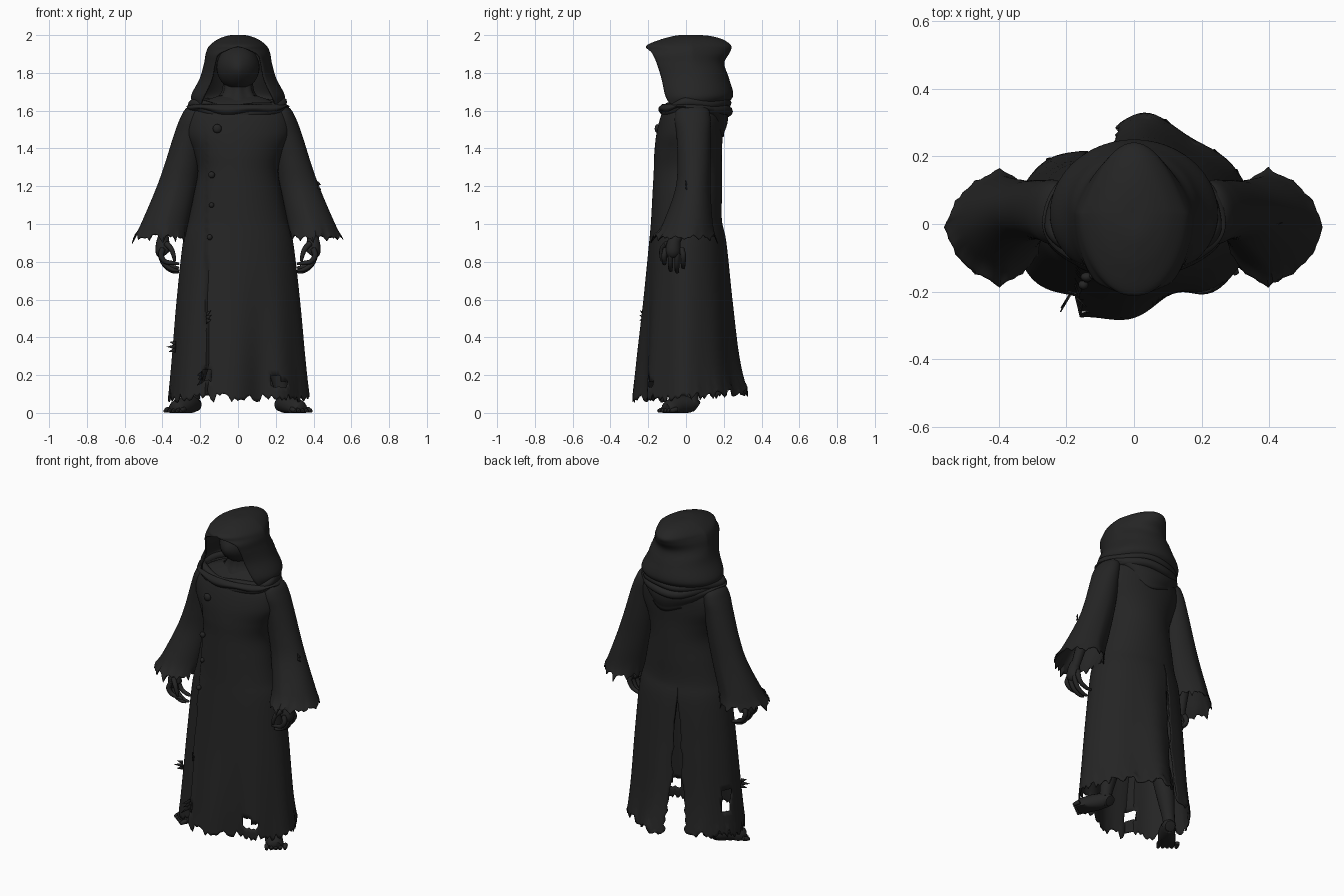
import bpy, bmesh, math, random
from math import sin, cos, pi
from mathutils import Vector

if "Cube" in bpy.data.objects:
    bpy.data.objects.remove(bpy.data.objects["Cube"])

random.seed(4)
cloth = bpy.data.materials.new("charcoal cloth")
cloth.diffuse_color = (0.018, 0.018, 0.018, 1)
cloth.use_nodes = True
cloth.node_tree.nodes["Principled BSDF"].inputs["Base Color"].default_value = cloth.diffuse_color


def finish(name, bm, thick=0.0, angle=50):
    bmesh.ops.remove_doubles(bm, verts=bm.verts, dist=0.0004)
    bmesh.ops.recalc_face_normals(bm, faces=bm.faces)
    me = bpy.data.meshes.new(name)
    bm.to_mesh(me)
    bm.free()
    ob = bpy.data.objects.new(name, me)
    bpy.context.collection.objects.link(ob)
    me.materials.append(cloth)
    bpy.ops.object.select_all(action='DESELECT')
    ob.select_set(True)
    bpy.context.view_layer.objects.active = ob
    bpy.ops.object.shade_smooth_by_angle(angle=math.radians(angle))
    if thick:
        m = ob.modifiers.new("thickness", 'SOLIDIFY')
        m.thickness, m.offset = thick, -1
    return ob


def sample(table, t):
    """Smooth lookup through the rows of a profile table, t in 0..1."""
    s = t * (len(table) - 1)
    i = min(int(s), len(table) - 2)
    f = s - i
    a, b = table[max(i - 1, 0)], table[i]
    c, d = table[i + 1], table[min(i + 2, len(table) - 1)]
    return [0.5 * (2 * q + (r - p) * f + (2 * p - 5 * q + 4 * r - w) * f * f
                   + (3 * q - p - 3 * r + w) * f ** 3) for p, q, r, w in zip(a, b, c, d)]


def grid(bm, nu, nv, fn, hole=None):
    rows = [[bm.verts.new(fn(i / nu, j / nv)) for i in range(nu + 1)] for j in range(nv + 1)]
    for j in range(nv):
        for i in range(nu):
            q = [rows[j][i], rows[j][i + 1], rows[j + 1][i + 1], rows[j + 1][i]]
            if hole and hole(sum((v.co for v in q), Vector()) / 4):
                continue
            bm.faces.new(q)


def tube(bm, pts, radii, n=10, floor=False):
    """Round tube through points with a radius at each, closed ends."""
    data = [(*p, r) for p, r in zip(pts, radii)]

    def fn(u, v):
        x, y, z, r = sample(data, v)
        t = Vector(sample(data, min(v + .01, 1))[:3]) - Vector(sample(data, max(v - .01, 0))[:3])
        a = t.cross(Vector((0.13, 1, 0.07))).normalized()
        b = t.cross(a).normalized()
        r = 0.0 if v in (0, 1) else r
        p = Vector((x, y, z)) + a * r * cos(2 * pi * u) + b * r * sin(2 * pi * u)
        if floor:
            p.z = max(p.z, 0)
        return p
    grid(bm, n, 5 * (len(pts) - 1), fn)


def ball(bm, c, r, seg=24):
    geo = bmesh.ops.create_uvsphere(bm, u_segments=seg, v_segments=seg // 2, radius=1)
    for v in geo['verts']:
        v.co = Vector((c[i] + v.co[i] * r[i] for i in range(3)))


# robe: rows are z, half width, front y, back y
ROBE = [(.075, .37, -.255, .285), (.3, .35, -.238, .25), (.6, .325, -.212, .228),
        (.9, .292, -.19, .21), (1.02, .262, -.182, .19), (1.15, .235, -.175, .19),
        (1.28, .213, -.168, .19), (1.38, .235, -.165, .19), (1.48, .275, -.155, .195),
        (1.58, .262, -.13, .2), (1.64, .2, -.09, .18), (1.68, .1, -.03, .12)]
NU = 132
fray = [random.uniform(-.02, .03) for _ in range(NU + 1)]
slit_fray = [random.uniform(-.02, .03) for _ in range(91)]
SLIT = -.27                                       # angle of the back slit


def robe_point(u, v):
    z, rx, yf, yb = sample(ROBE, v)
    low = min(max((1.0 - z) / .95, 0), 1)
    gap = 0.0
    if z < .93:                                   # open slit down the back
        gap = (.03 + .12 * low ** 2 + slit_fray[int(v * 90)]) * min(1, (.93 - z) * 8)
        gap = max(gap, .004)
    phi = SLIT + gap + u * (2 * pi - 2 * gap)
    c = cos(phi)
    x, y = rx * sin(phi), (yb if c > 0 else -yf) * c
    fold = 1 + .03 * low * sin(phi * 8 + 1) + .03 * low * sin(phi * 5)
    x, y = x * (1 + (fold - 1) * .4), y * fold
    if c > 0:                                     # back panel left of the slit hangs closer
        y *= 1 - .13 * low * (1 if u > .5 else 0)
        y += .035 * low * math.exp(-((x - .03) / .1) ** 2) * (1 if u < .5 else 0)
    d = x + .165                                  # front panel overlaps at the button line
    if c < 0 and d > 0 and z < 1.55:
        y -= (.008 + .055 * low) * math.exp(-d / .16) * min(1, (1.55 - z) * 5)
        y += .05 * low ** 2 * math.exp(-((x - .12) / .08) ** 2)
    ragged = max(0, 1 - (z - .075) / .22) ** 2
    return Vector((x, y, z + ragged * (fray[round(u * NU)] + .03 * max(c, 0))))


def robe_hole(p):
    spots = [(.2, -1, .17, .03), (.25, -1, .15, .018), (-.33, 1, .3, .014),
             (-.165, -1, .2, .018), (-.165, -1, .4, .012)]
    return any(p.y * s > 0 and abs(p.x - x) < r and abs(p.z - z) < r * (4 if s > 0 else 1)
               for x, s, z, r in spots)


bm = bmesh.new()
grid(bm, NU, 90, robe_point, robe_hole)
finish("robe", bm, .006)

# flared sleeves: rows are z, inner x, outer x, front y, back y
SLEEVE = [(.935, .28, .555, -.18, .16), (1.0, .262, .515, -.125, .142), (1.18, .225, .437, -.058, .13),
          (1.32, .2, .387, -.045, .13), (1.47, .18, .34, -.05, .13), (1.56, .17, .306, -.06, .13),
          (1.615, .17, .272, -.04, .11), (1.635, .215, .216, .03, .031)]
for side, label in ((1, "left"), (-1, "right")):
    tatter = [random.uniform(-.012, .012) - (.025 if k % 5 == 0 else 0) for k in range(60)]

    def sleeve_point(u, v):
        z, xi, xo, yf, yb = sample(SLEEVE, v)
        k = round(u * 60) % 60
        a = 2 * pi * u
        edge = max(0, 1 - (z - .935) / .1) ** 2
        w = 1 - edge * tatter[k] * 1.5
        s = sin(a) * (1 - .1 * abs(sin(2 * a)) * max(0, 1 - 2 * v))   # almond-shaped cuff
        return Vector((side * ((xi + xo) / 2 - .02 * edge * abs(sin(a)) + (xo - xi) / 2 * cos(a) * w),
                       (yf + yb) / 2 + (yb - yf) / 2 * s * w, z + edge * tatter[k]))
    bm = bmesh.new()
    grid(bm, 60, 40, sleeve_point)
    finish(label + "_sleeve", bm, .005)

    # arm, hand and curled fingers
    S = lambda x, y, z: (side * x, y, z)
    bm = bmesh.new()
    tube(bm, [S(.27, .03, 1.5), S(.36, .03, 1.2), S(.395, -.04, .95), S(.4, -.06, .9)],
         [.05, .042, .028, .026])
    tube(bm, [S(.393, -.055, .95), S(.398, -.065, .9), S(.395, -.07, .855), S(.385, -.07, .835)],
         [.025, .036, .042, .03], 12)
    for y, tip in ((-.115, .785), (-.082, .75), (-.048, .742), (-.015, .765)):
        yk = -.07 + (y + .07) * .8
        tube(bm, [S(.395, yk, .875), S(.408, y, .835), S(.387, y, (tip + .83) / 2 - .005),
                  S(.345, y, tip + .008), S(.31, y + .005, tip + .003)],
             [.015, .015, .013, .011, .006], 8)
    tube(bm, [S(.385, -.1, .9), S(.355, -.125, .87), S(.34, -.13, .83), S(.335, -.125, .8)],
         [.016, .014, .011, .007], 8)
    finish(label + "_hand", bm)

    # leg, foot and splayed toes
    bm = bmesh.new()
    tube(bm, [S(.12, .03, .95), S(.16, .01, .55), S(.2, .03, .3), S(.235, .03, .1), S(.24, .03, .05)],
         [.085, .062, .058, .037, .04], 14)
    tube(bm, [S(.225, .06, .03), S(.235, .03, .045), S(.275, -.035, .04), S(.32, -.085, .02), S(.34, -.11, .014)],
         [.03, .042, .05, .05, .035], 14, floor=True)
    for k in range(5):
        bx, by = .283 + k * .021, -.11 + k * .016
        tube(bm, [S(bx, by, .02), S(bx + .012, by - .022, .014), S(bx + .022, by - .04, .008)],
             [.014, .013, .008], 8, floor=True)
    finish(label + "_foot", bm)

# hood: rows are z, half width, opening edge y, back y, opening half width
HOOD = [(1.635, .235, -.085, .21, .2), (1.68, .248, -.11, .25, .18), (1.77, .203, -.13, .228, .14),
        (1.85, .18, -.155, .203, .125), (1.905, .17, -.18, .23, .1), (1.942, .153, -.212, .24, .0),
        (1.975, .112, -.14, .2, 0), (1.993, .07, -.075, .14, 0), (2.0, .035, -.03, .08, 0), (2.0, 0, .03, .031, 0)]


def hood_point(u, v):
    z, rx, ye, yb, w = sample(HOOD, v)
    top = pi - (math.asin(min(max(w, 0) / max(rx, .001), .97)) if w > .002 else 0)
    phi = (2 * u - 1) * top
    c, yc = cos(phi), .03
    front = min((yc - ye) / max(-cos(top), .2), .34)
    peak = 1 + .9 * max(0, 1 - abs(z - 1.93) / .12)      # the back rises to a soft point
    y = yc + (yb - yc) * c ** peak if c > 0 else yc + front * c
    return Vector((rx * sin(phi), y, z))


bm = bmesh.new()
grid(bm, 64, 54, hood_point)
finish("hood", bm, .009, 70)

# masked face with a central ridge, and wrapped neck
bm = bmesh.new()
ball(bm, (0, .02, 1.83), (.114, .125, .12), 32)
for v in bm.verts:
    if v.co.y < 0:
        v.co.y -= .03 * max(0, 1 - abs(v.co.x) / .09) * max(0, 1 - abs(v.co.z - 1.82) / .11)
finish("masked_face", bm)
bm = bmesh.new()
NECK = [(1.6, .2, .13), (1.65, .13, .11), (1.7, .085, .085), (1.78, .075, .075)]


def neck_point(u, v):
    z, rx, ry = sample(NECK, v)
    a = 2 * pi * u
    k = 1 + .05 * sin(a * 7)
    return Vector((rx * k * cos(a), .04 + ry * k * sin(a), z))


grid(bm, 56, 16, neck_point)
finish("neck_wrap", bm)


# cowl: rolled collar loops and a draped point on the back
def cowl_roll(bm, rx, yf, yb, z, front_dip, back_dip, r):
    def fn(u, v):
        a, b = 2 * pi * u, 2 * pi * v
        c = cos(a)
        dip = back_dip * max(c, 0) ** 2 + front_dip * max(-c, 0) ** 2
        rad = r * (1 + .2 * sin(a * 3 + 1)) * cos(b)
        return Vector(((rx + rad) * sin(a), (yb if c > 0 else -yf) * c + rad * c,
                       z - dip + r * 1.1 * sin(b) + .006 * sin(a * 5)))
    grid(bm, 72, 10, fn)


bm = bmesh.new()
cowl_roll(bm, .24, -.1, .215, 1.64, .03, .0, .022)
cowl_roll(bm, .235, -.11, .22, 1.625, .045, .03, .024)
finish("cowl_rolls", bm)


def drape_point(u, v):
    a = 2 * pi * u
    c = cos(a)
    length = .03 + .14 * max(c, 0) ** 3 + .03 * max(-c, 0) ** 2
    out = .022 * sin(pi * min(v * 1.1, 1))
    return Vector(((.25 + out) * sin(a), (.2 + out if c > 0 else .125 + out) * c,
                   1.635 - length * v - .01 * sin(a * 6) * v))


bm = bmesh.new()
grid(bm, 72, 10, drape_point)
finish("cowl_drape", bm, .01)

# buttons down the front
bm = bmesh.new()
for x, y, z, r in ((-.11, -.152, 1.505, .024), (-.14, -.157, 1.26, .018),
                   (-.14, -.16, 1.1, .014), (-.15, -.18, .93, .015)):
    ball(bm, (x, y, z), (r, .014, r), 12)
finish("buttons", bm)

# loose torn scraps of cloth
bm = bmesh.new()
for x, y, z, dx, dy, dz in ((-.33, -.08, .35, -.05, -.02, .0), (-.17, -.22, .5, .03, -.03, .02),
                            (-.19, -.21, .19, -.03, -.05, -.02), (.42, .0, 1.2, .03, .01, -.03)):
    for k in range(3):
        o = Vector((x, y, z + (k - 1) * .016))
        tip = o + Vector((dx, dy, dz)) * random.uniform(.6, 1) + Vector((0, 0, (k - 1) * .01))
        bm.faces.new([bm.verts.new(p) for p in (o + Vector((0, 0, .014)), o - Vector((0, 0, .014)), tip)])
finish("torn_scraps", bm, .004)
